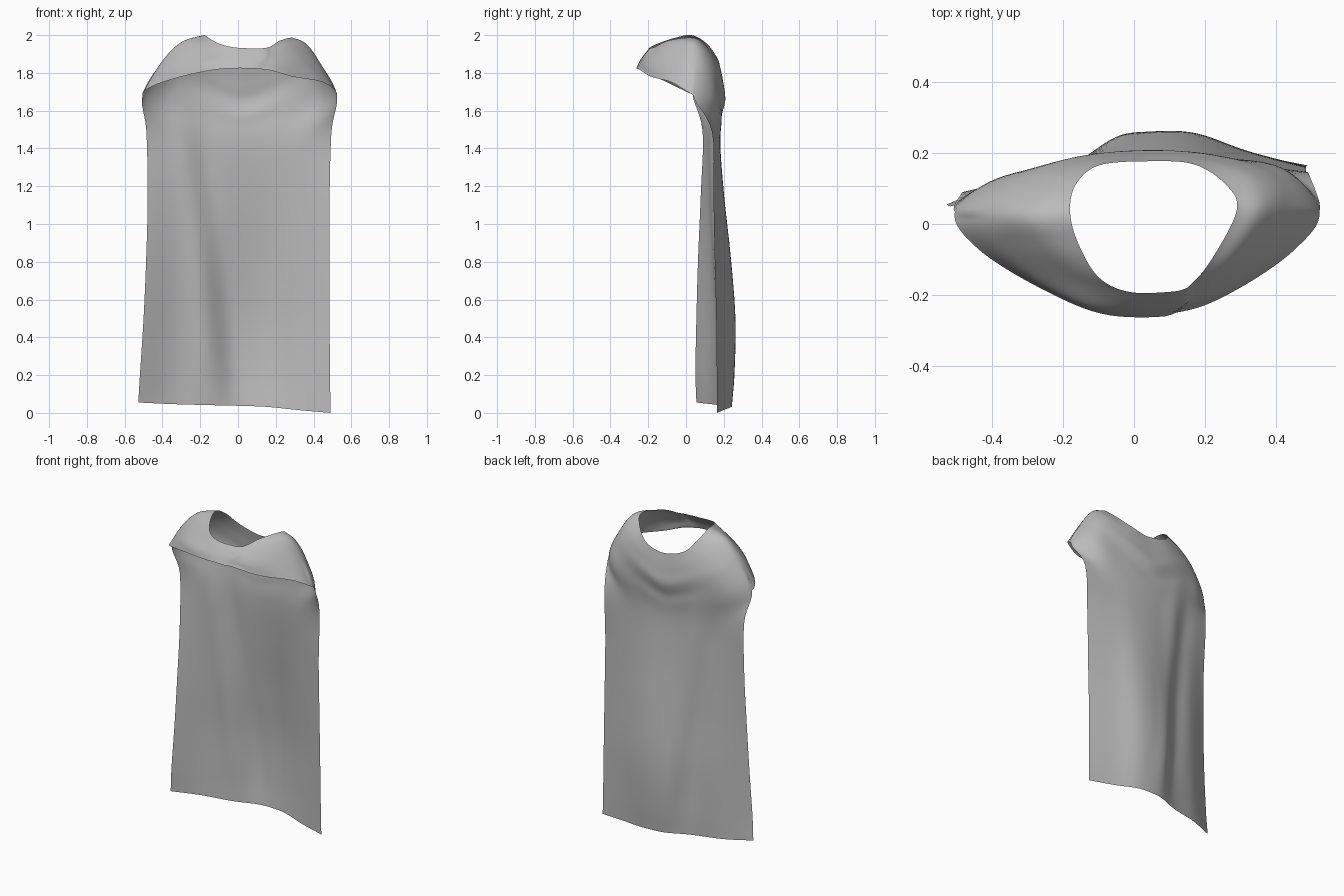
import bpy, bmesh, math
from mathutils import Vector

if "Cube" in bpy.data.objects:
    bpy.data.objects.remove(bpy.data.objects["Cube"])

ACROSS, DOWN = 8, 6          # samples between control points

# Yoke rings from neckline to shoulder tips: back half, left to right
BACK = [
    [(-.18, .03, 2.0), (-.165, .11, 1.955), (-.1, .165, 1.88), (.04, .177, 1.84),
     (.17, .168, 1.87), (.26, .11, 1.94), (.29, .04, 1.985)],
    [(-.3, .03, 1.96), (-.25, .125, 1.88), (-.14, .18, 1.80), (.03, .195, 1.75),
     (.2, .185, 1.80), (.33, .135, 1.88), (.36, .04, 1.955)],
    [(-.4, .035, 1.86), (-.34, .13, 1.78), (-.18, .183, 1.71), (.02, .203, 1.66),
     (.23, .193, 1.71), (.39, .145, 1.78), (.43, .04, 1.86)],
    [(-.505, .035, 1.685), (-.385, .13, 1.64), (-.19, .17, 1.59), (.01, .191, 1.56),
     (.22, .187, 1.59), (.42, .157, 1.64), (.523, .035, 1.685)],
]
# Front half of the same rings, right to left
FRONT = [
    [(.225, -.09, 1.972), (.16, -.168, 1.935), (.08, -.19, 1.93),
     (-.02, -.19, 1.935), (-.1, -.15, 1.955), (-.155, -.06, 1.985)],
    [(.285, -.09, 1.945), (.19, -.195, 1.89), (.09, -.215, 1.897),
     (-.05, -.215, 1.9), (-.165, -.155, 1.91), (-.26, -.06, 1.945)],
    [(.355, -.095, 1.865), (.23, -.205, 1.84), (.09, -.237, 1.862),
     (-.08, -.24, 1.86), (-.23, -.18, 1.845), (-.37, -.07, 1.845)],
    [(.45, -.075, 1.75), (.29, -.185, 1.78), (.14, -.246, 1.818),
     (-.07, -.257, 1.822), (-.26, -.183, 1.79), (-.44, -.07, 1.735)],
]
# Hanging cape stations: z, left x, left y, right x, right y, bulge
CAPE = [(1.42, -.485, .088, .495, .137, .067), (1.15, -.478, .078, .485, .145, .086),
        (.82, -.486, .064, .485, .152, .122), (.5, -.5, .055, .485, .16, .145),
        (.22, -.518, .05, .487, .163, .14), (.03, -.528, .055, .49, .165, .122)]
UPPER = [0, .52, .85, 1, .88, .5, 0]       # cross-section near the shoulders
LOWER = [0, .44, .64, .97, .92, .43, 0]    # cross-section near the hem
HEM = [.025, .017, .012, .008, .002, -.015, -.03]


def spline(points, steps, closed=False):
    """Catmull-Rom curve through the points."""
    p = [Vector(q) for q in points]
    if closed:
        p = [p[-1]] + p + p[:2]
    else:
        p = [2 * p[0] - p[1]] + p + [2 * p[-1] - p[-2]]
    out = []
    for a, b, c, d in zip(p, p[1:], p[2:], p[3:]):
        for i in range(steps):
            t = i / steps
            out.append(.5 * (2 * b + (c - a) * t + (2 * a - 5 * b + 4 * c - d) * t * t
                             + (3 * b - a - 3 * c + d) * t ** 3))
    if not closed:
        out.append(p[-2])
    return out


def clamp(v):
    return min(1, max(0, v))


def bell(v, width):
    return math.exp(-(v / width) ** 2)


def cape_row(station):
    z, xl, yl, xr, yr, bulge = station
    low = clamp(1 - (z - .03) / .19)       # hem slope fades out upwards
    high = clamp((z - .8) / .6)            # cross-section blend
    lift = .07 if z > 1.3 else 0           # top row rises towards the edges
    row = []
    for i in range(7):
        t = i / 6
        shape = LOWER[i] + (UPPER[i] - LOWER[i]) * high
        row.append((xl + (xr - xl) * t, yl + (yr - yl) * t + bulge * shape,
                    z + HEM[i] * low + lift * (2 * t - 1) ** 2))
    return row


def fold(co):
    """Soft diagonal drape fold and a shallow swag under the back neckline."""
    fade = clamp((1.75 - co.z) / .4) * min(1, .25 + co.z / .4)
    x0 = -.31 + .13 * (1.6 - co.z)
    edge = clamp((co.x + .53) / .15)
    co.y += .011 * fade * edge * (bell(co.x - x0 - .11, .07) - bell(co.x - x0, .07))
    swag = co.z - .5 * math.hypot(co.x - .02, .05)
    co.y += .005 * bell(co.x - .02, .25) * (bell(swag - 1.63, .04) - bell(swag - 1.54, .04))
    return co


def overlap(co):
    """Collar wrap: the left side lies slightly proud of the right."""
    if co.y < -.1:
        edge = .165 - .8 * max(0, 1.885 - co.z)
        co.y -= .006 * clamp((edge - co.x) / .01) * bell(co.x - edge, .1)
    return co


rings = [spline(b + f, ACROSS, True) for b, f in zip(BACK, FRONT)]
rows = [spline(cape_row(s), ACROSS) for s in CAPE]
back_count = 6 * ACROSS + 1

bm = bmesh.new()
columns = []
for c in range(len(rings[0])):
    path = [r[c] for r in rings]
    is_back = c < back_count
    if is_back:
        path += [r[c] for r in rows]
    pts = spline(path, DOWN)
    if not is_back:
        pts = [overlap(p) for p in pts]
    elif 0 < c < back_count - 1:
        pts = [fold(p) for p in pts]
    columns.append([bm.verts.new(p) for p in pts])

# Skin neighbouring columns; the front ones stop at the collar hem
for c, left in enumerate(columns):
    right = columns[(c + 1) % len(columns)]
    for r in range(min(len(left), len(right)) - 1):
        bm.faces.new((left[r], right[r], right[r + 1], left[r + 1]))

mesh = bpy.data.meshes.new("cloak")
bm.to_mesh(mesh)
bm.free()
cloak = bpy.data.objects.new("cloak", mesh)
bpy.context.collection.objects.link(cloak)

cloth = bpy.data.materials.new("grey cloth")
cloth.diffuse_color = (.5, .5, .5, 1)
cloth.use_nodes = True
cloth.node_tree.nodes["Principled BSDF"].inputs["Base Color"].default_value = cloth.diffuse_color
mesh.materials.append(cloth)
for poly in mesh.polygons:
    poly.use_smooth = True
